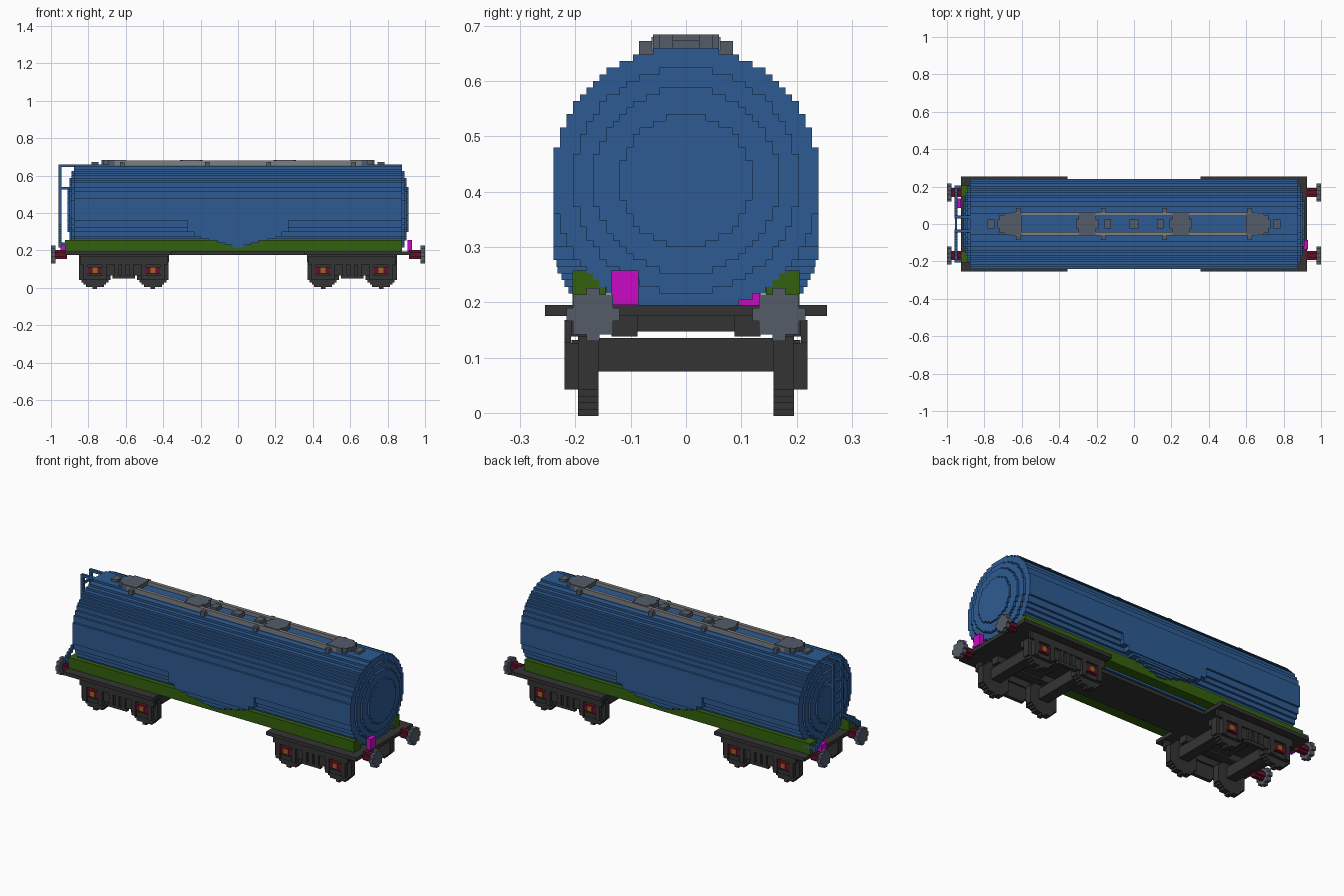
import bpy, bmesh, math

V = 0.012  # block size

if "Cube" in bpy.data.objects:
    bpy.data.objects.remove(bpy.data.objects["Cube"], do_unlink=True)


def material(name, rgb):
    m = bpy.data.materials.new(name)
    m.use_nodes = True
    m.diffuse_color = (*rgb, 1)
    bsdf = m.node_tree.nodes["Principled BSDF"]
    bsdf.inputs["Base Color"].default_value = (*rgb, 1)
    bsdf.inputs["Roughness"].default_value = 0.8
    return m


BLUE = material("tank_blue", (0.027, 0.105, 0.29))
GREEN = material("sill_green", (0.034, 0.115, 0.004))
DARK = material("dark_grey", (0.034, 0.034, 0.034))
SLATE = material("slate_grey", (0.09, 0.107, 0.14))
LIGHT = material("light_grey", (0.2, 0.21, 0.22))
RED = material("dark_red", (0.13, 0.005, 0.022))
ORANGE = material("axle_orange", (0.38, 0.12, 0.012))
MAGENTA = material("lamp_magenta", (0.6, 0.003, 0.56))


def finish(name, bm, mat):
    bmesh.ops.recalc_face_normals(bm, faces=bm.faces)
    mesh = bpy.data.meshes.new(name)
    bm.to_mesh(mesh)
    bm.free()
    mesh.materials.append(mat)
    ob = bpy.data.objects.new(name, mesh)
    bpy.context.collection.objects.link(ob)
    return ob


def boxes(name, mat, spans):
    """One object from boxes given as (x0, x1, y0, y1, z0, z1)."""
    bm = bmesh.new()
    for s in spans:
        vs = bmesh.ops.create_cube(bm, size=1)["verts"]
        for v in vs:
            for a in range(3):
                lo, hi = s[2 * a], s[2 * a + 1]
                v.co[a] = (lo + hi) / 2 + v.co[a] * (hi - lo)
    return finish(name, bm, mat)


def mirror_y(spans):
    return spans + [(x0, x1, -y1, -y0, z0, z1) for x0, x1, y0, y1, z0, z1 in spans]


def stepped_disc(name, mat, r, centre, axis, lo, hi):
    """Blocky round prism along an axis, from lo to hi on that axis."""
    n = round(r / V)
    side = []
    for i in range(-n, n):
        c = (i + 0.5) * V
        w = max(1, round(math.sqrt(max(r * r - c * c, 0)) / V)) * V
        if side and abs(side[-1][0] - w) < 1e-6:
            side[-1] = (w, (i + 1) * V)
        else:
            side += [(w, i * V), (w, (i + 1) * V)]
    outline = side + [(-w, z) for w, z in reversed(side)]
    u, t = [a for a in range(3) if a != axis]
    bm = bmesh.new()
    verts = []
    for w, z in outline:
        p = list(centre)
        p[u] += w
        p[t] += z
        p[axis] = lo
        verts.append(bm.verts.new(p))
    face = bm.faces.new(verts)
    ext = bmesh.ops.extrude_face_region(bm, geom=[face])["geom"]
    for v in ext:
        if isinstance(v, bmesh.types.BMVert):
            v.co[axis] = hi
    return finish(name, bm, mat)


# Tank barrel with stepped domed ends
for r, half in [(0.243, 0.876), (0.204, 0.889), (0.168, 0.902), (0.12, 0.912)]:
    stepped_disc("tank_barrel", BLUE, r, (0, 0, 0.42), 0, -half, half)

# Sagging belly under the middle of the tank
belly = [(0.27, 0.24, 0.30, 0.36), (0.235, 0.24, 0.276, 0.30), (0.20, 0.234, 0.264, 0.276),
         (0.16, 0.232, 0.252, 0.264), (0.11, 0.225, 0.24, 0.252),
         (0.07, 0.22, 0.228, 0.24), (0.03, 0.212, 0.216, 0.228)]
boxes("tank_belly", BLUE, [(-x, x, -y, y, a, b) for x, y, a, b in belly])

# Underframe
boxes("side_sills", GREEN, mirror_y([(-0.925, 0.876, 0.145, 0.205, 0.195, 0.257)]))
boxes("centre_sill", DARK, [(-0.4, 0.4, -0.12, 0.12, 0.175, 0.195)])
boxes("end_platforms", DARK, [(s * 0.64 - 0.284, s * 0.64 + 0.284, -0.255, 0.255, 0.175, 0.195)
                              for s in (-1, 1)])

# Buffers
for sx in (-1, 1):
    for sy in (-1, 1):
        c = (0, sy * 0.168, 0.178)
        a, b, d = (sx * k for k in (0.915, 0.976, 1.0))
        stepped_disc("buffer_shaft", RED, 0.022, c, 0, min(a, b), max(a, b))
        stepped_disc("buffer_head", SLATE, 0.043, c, 0, min(b, d), max(b, d))

# End lamps
boxes("right_end_lamp", MAGENTA, [(0.905, 0.93, -0.135, -0.086, 0.195, 0.257)])
boxes("left_end_lamp", MAGENTA, [(-0.95, -0.925, 0.086, 0.135, 0.18, 0.228)])

# Bogies
for cx in (-0.61, 0.61):
    boxes("bogie_bolster", DARK, [(cx - 0.08, cx + 0.08, -0.12, 0.12, 0.147, 0.175)]
          + mirror_y([(cx - 0.2, cx + 0.2, 0.088, 0.135, 0.138, 0.175)]))
    # Side frames with spring packs in the middle
    frame = [(cx - 0.24, cx + 0.24, 0.195, 0.208, 0.138, 0.175),
             (cx - 0.236, cx + 0.236, 0.208, 0.22, 0.126, 0.168),
             (cx - 0.1, cx + 0.1, 0.195, 0.207, 0.066, 0.132),
             (cx - 0.06, cx + 0.06, 0.207, 0.216, 0.05, 0.066),
             (cx - 0.06, cx + 0.06, 0.195, 0.207, 0.05, 0.066)]
    frame += [(cx + k - 0.012, cx + k + 0.012, 0.207, 0.218, 0.066, 0.126) for k in (-0.038, 0, 0.038)]
    for s in (-1, 1):
        wx = cx + s * 0.155
        for e in (-1, 1):
            px = wx + e * 0.05
            frame.append((px - 0.013, px + 0.013, 0.195, 0.22, 0.042, 0.126))
        frame.append((wx - 0.05, wx + 0.05, 0.195, 0.212, 0.042, 0.066))
    boxes("bogie_side_frames", DARK, mirror_y(frame))
    for s in (-1, 1):
        wx = cx + s * 0.155
        for lo, hi in ((0.158, 0.195), (-0.195, -0.158)):
            stepped_disc("wheel", DARK, 0.09, (wx, 0, 0.09), 1, lo, hi)
        boxes("axle", DARK, [(wx - 0.03, wx + 0.03, -0.16, 0.16, 0.075, 0.135)])
        boxes("axle_boxes", RED, mirror_y([(wx - 0.037, wx + 0.037, 0.195, 0.216, 0.074, 0.112)]))
        boxes("axle_caps", ORANGE, mirror_y([(wx - 0.014, wx + 0.014, 0.21, 0.219, 0.08, 0.108)]))

# Roof walkway
boxes("walkway_rails", LIGHT, mirror_y([(-0.66, 0.66, 0.042, 0.062, 0.655, 0.68)]))
for s in (-1, 1):
    stepped_disc("walkway_end", SLATE, 0.06, (s * 0.67, 0, 0), 2, 0.655, 0.684)
    stepped_disc("walkway_plate", SLATE, 0.06, (s * 0.25, 0, 0), 2, 0.655, 0.684)
    boxes("walkway_end_block", SLATE, [(s * 0.645 - 0.045, s * 0.645 + 0.045, -0.06, 0.06, 0.655, 0.684),
                                       (s * 0.25 - 0.045, s * 0.25 + 0.045, -0.06, 0.06, 0.655, 0.684)])
    boxes("walkway_feet", SLATE, mirror_y([(s * x - 0.012, s * x + 0.012, 0.06, 0.085, 0.645, 0.672)
                                           for x in (0.165, 0.62)]))
    boxes("outer_hatch", SLATE, [(s * 0.765 - 0.018, s * 0.765 + 0.018, -0.024, 0.024, 0.655, 0.674)])
boxes("middle_hatches", SLATE, [(x - w, x + w, -0.024, 0.024, 0.655, 0.682)
                                for x, w in ((-0.14, 0.018), (0, 0.024), (0.14, 0.018))])

# End ladder: rails, rungs, stand-offs and stepped splayed legs
X0, X1 = -0.96, -0.945
ladder = [(X0, X1, 0.03, 0.045, 0.34, 0.66),
          (X0, -0.86, 0.03, 0.045, 0.645, 0.66),
          (X0, -0.89, 0.03, 0.045, 0.525, 0.54),
          (X0, -0.88, 0.19, 0.205, 0.228, 0.242)]
STEPS = 10
for i in range(STEPS):
    y = 0.03 + i * 0.0175
    z = 0.34 - i * 0.0125
    ladder.append((X0, X1, y, y + 0.0185, z - 0.0125, z + 0.0125))
boxes("end_ladder", BLUE, mirror_y(ladder))
boxes("ladder_rungs", BLUE, [(X0 + 0.002, X1 - 0.002, -0.03, 0.03, z, z + 0.012)
                             for z in (0.36, 0.42, 0.48, 0.54, 0.60)])
